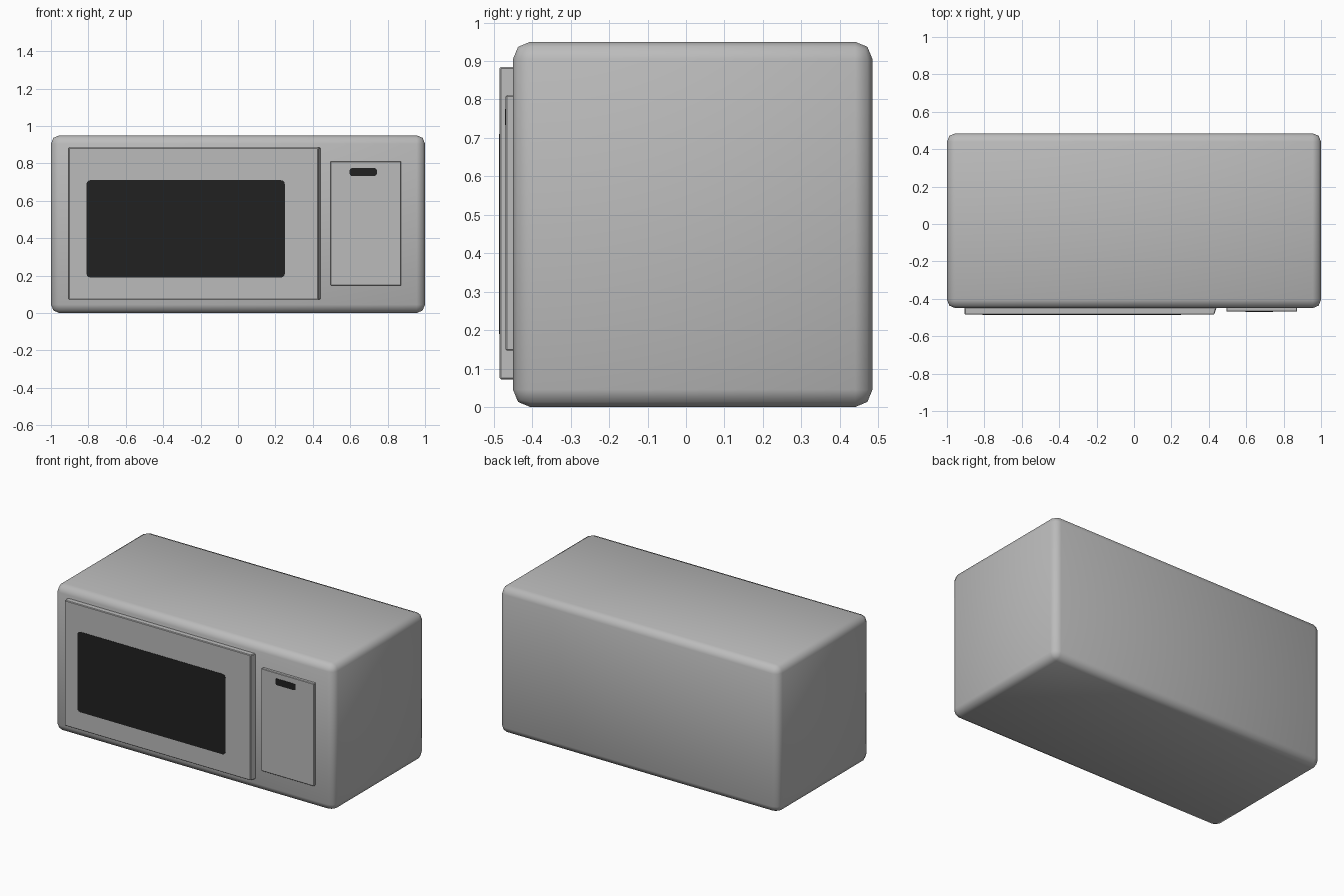
import bpy, bmesh

if "Cube" in bpy.data.objects:
    bpy.data.objects.remove(bpy.data.objects["Cube"])


def material(name, rgb):
    m = bpy.data.materials.new(name)
    m.diffuse_color = (*rgb, 1)
    m.use_nodes = True
    m.node_tree.nodes["Principled BSDF"].inputs["Base Color"].default_value = m.diffuse_color
    return m


grey = material("casing grey", (0.50, 0.50, 0.50))
black = material("glass black", (0.015, 0.015, 0.015))


def box(name, x, y, z, mat, bevel=0, segments=2, front_only=False, inset_right=0):
    """Box from (min, max) ranges; front_only rounds just the outline seen from the front."""
    bm = bmesh.new()
    bmesh.ops.create_cube(bm, size=1)
    for v in bm.verts:
        v.co = [r[0] if c < 0 else r[1] for c, r in zip(v.co, (x, y, z))]
        if v.co.y == min(y) or abs(v.co.y - y[0]) < 1e-5:
            if abs(v.co.x - x[1]) < 1e-5:
                v.co.x -= inset_right
    if bevel:
        edges = [e for e in bm.edges
                 if not front_only or abs(e.verts[0].co.y - e.verts[1].co.y) > 1e-4]
        bmesh.ops.bevel(bm, geom=edges, offset=bevel, segments=segments,
                        profile=0.5, affect='EDGES')
    bmesh.ops.recalc_face_normals(bm, faces=bm.faces)
    me = bpy.data.meshes.new(name)
    bm.to_mesh(me)
    bm.free()
    me.materials.append(mat)
    ob = bpy.data.objects.new(name, me)
    bpy.context.collection.objects.link(ob)
    return ob


def smooth(ob, angle=0.87):
    bpy.ops.object.select_all(action='DESELECT')
    ob.select_set(True)
    bpy.context.view_layer.objects.active = ob
    bpy.ops.object.shade_smooth_by_angle(angle=angle)


# Rounded casing
smooth(box("casing", (-1, 1), (-0.45, 0.485), (0, 0.95), grey, bevel=0.045))

# Door with a sloped opening edge, and the control panel
box("door", (-0.905, 0.447), (-0.485, -0.43), (0.072, 0.885), grey,
    bevel=0.004, segments=1, inset_right=0.018)
box("control_panel", (0.495, 0.872), (-0.469, -0.43), (0.147, 0.811), grey,
    bevel=0.003, segments=1)

# Dark window and display plates
box("window", (-0.81, 0.25), (-0.487, -0.483), (0.19, 0.71), black,
    bevel=0.02, segments=3, front_only=True)
box("display", (0.597, 0.742), (-0.471, -0.467), (0.733, 0.775), black,
    bevel=0.012, segments=3, front_only=True)
